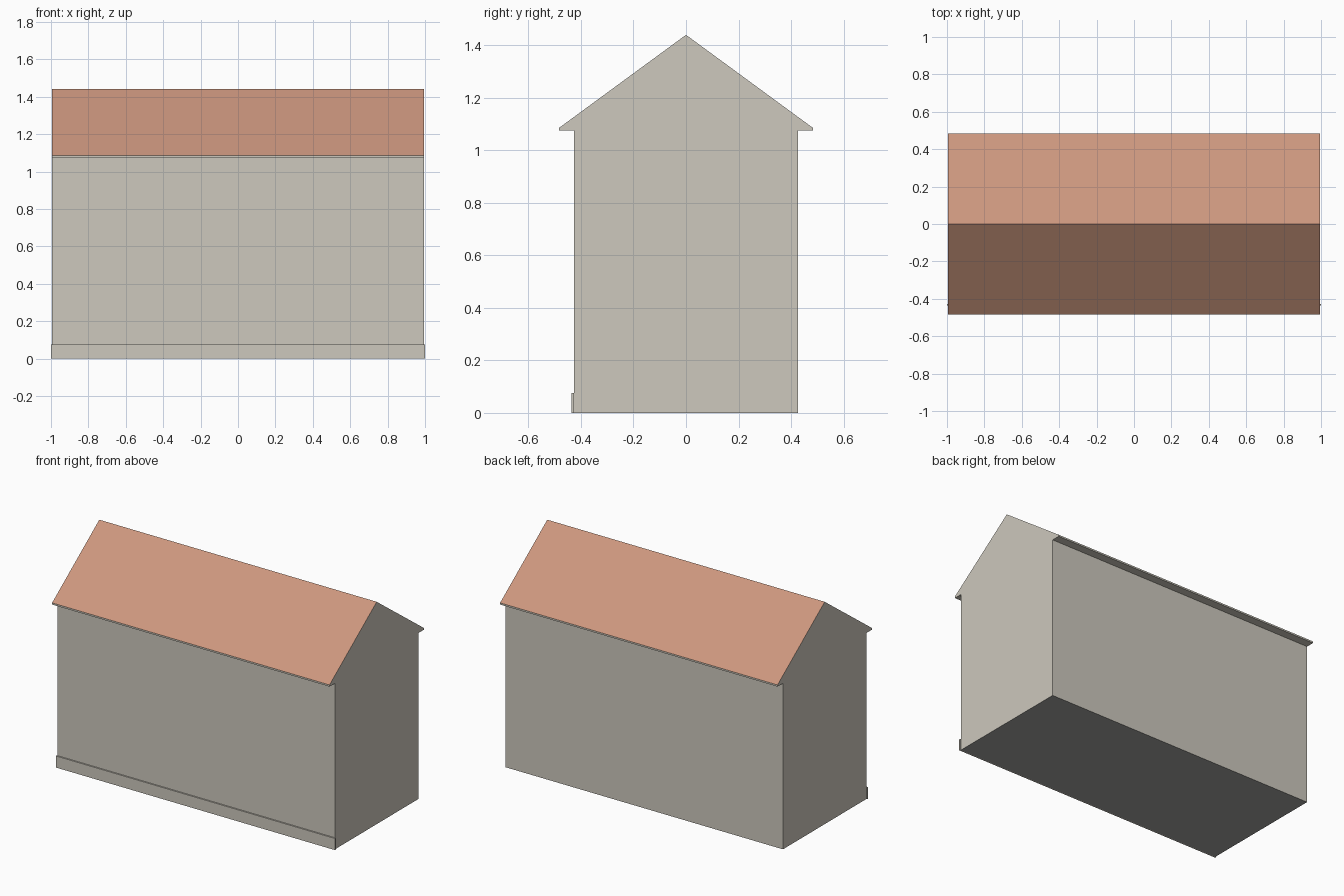
import bpy, bmesh

cube = bpy.data.objects.get("Cube")
if cube:
    bpy.data.objects.remove(cube, do_unlink=True)


def material(name, rgb):
    mat = bpy.data.materials.new(name)
    mat.use_nodes = True
    color = (*rgb, 1.0)
    mat.diffuse_color = color
    mat.node_tree.nodes["Principled BSDF"].inputs["Base Color"].default_value = color
    return mat


wall = material("wall plaster", (0.61, 0.58, 0.51))
roof = material("roof tile", (0.61, 0.31, 0.21))
base = material("base grey", (0.36, 0.36, 0.35))


def extrude_profile(name, profile, half_length, mats, rule):
    """Extrude a closed y-z outline along x and colour its faces by a rule."""
    bm = bmesh.new()
    face = bm.faces.new([bm.verts.new((-half_length, y, z)) for y, z in profile])
    out = bmesh.ops.extrude_face_region(bm, geom=[face])
    verts = [v for v in out["geom"] if isinstance(v, bmesh.types.BMVert)]
    bmesh.ops.translate(bm, verts=verts, vec=(2 * half_length, 0, 0))
    bmesh.ops.recalc_face_normals(bm, faces=bm.faces)
    for f in bm.faces:
        f.normal_update()
        f.material_index = rule(f)
    mesh = bpy.data.meshes.new(name)
    bm.to_mesh(mesh)
    bm.free()
    for m in mats:
        mesh.materials.append(m)
    obj = bpy.data.objects.new(name, mesh)
    bpy.context.collection.objects.link(obj)
    return obj


def house_rule(f):
    if f.normal.z > 0.5:
        return 1
    if f.normal.z < -0.5 and f.calc_center_median().z < 0.1:
        return 2
    return 0


# House body: walls, boxed eaves and gable roof share one outline
half = [(0.427, 0), (0.427, 1.075), (0.483, 1.075), (0.483, 1.086)]
outline = half + [(0, 1.44)] + [(-y, z) for y, z in reversed(half)]
extrude_profile("house_body", outline, 0.994, [wall, roof, base], house_rule)

# Low plinth board along the front wall
plinth = [(-0.436, 0), (-0.427, 0), (-0.427, 0.075), (-0.436, 0.075)]
extrude_profile("front_plinth", plinth, 1.0, [wall], lambda f: 0)
